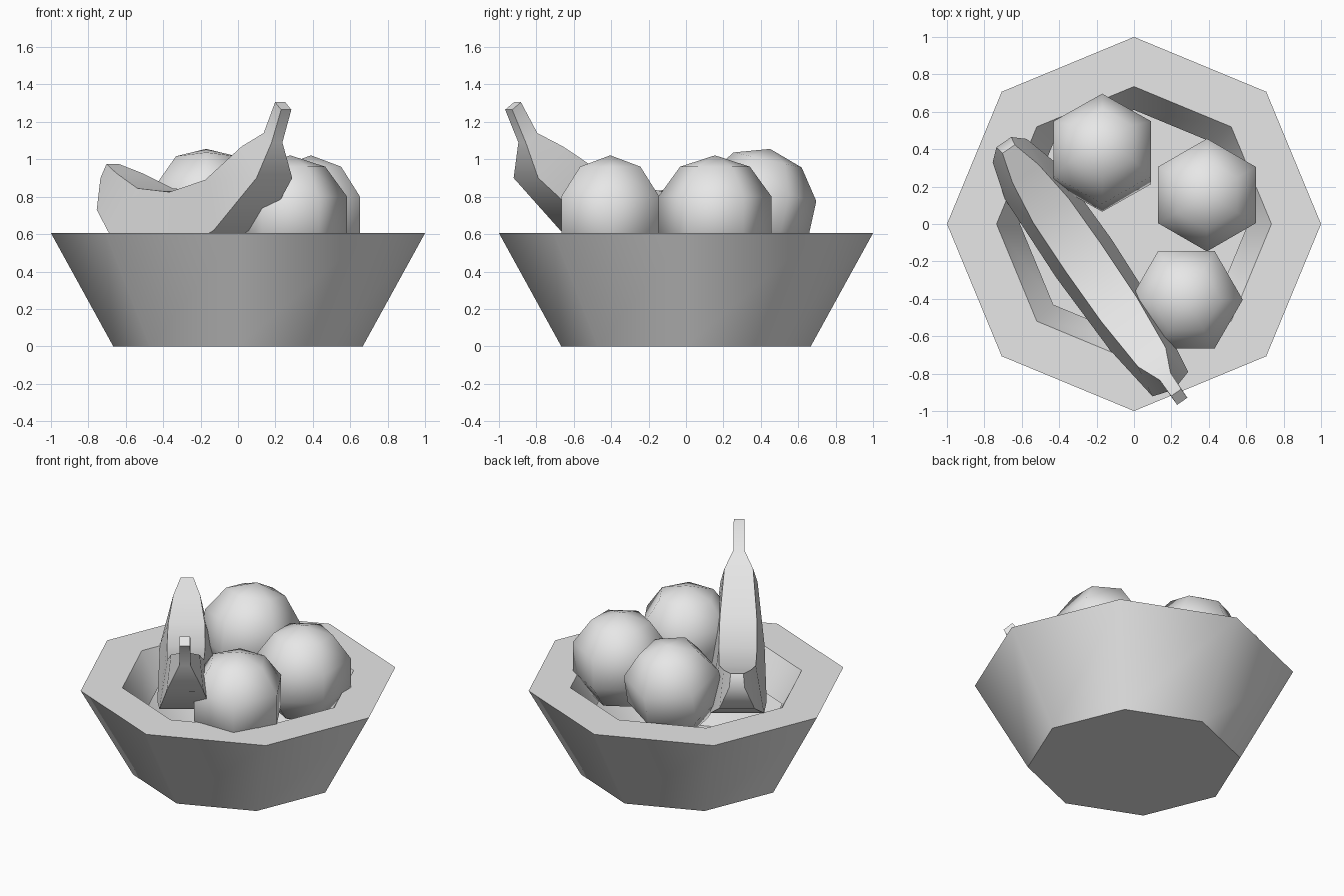
import bpy, bmesh
from math import sin, cos, pi, radians
from mathutils import Vector

cube = bpy.data.objects.get("Cube")
if cube:
    bpy.data.objects.remove(cube, do_unlink=True)

grey = bpy.data.materials.new("light_grey")
grey.use_nodes = True
COLOUR = (0.8, 0.8, 0.8, 1)
grey.diffuse_color = COLOUR
grey.node_tree.nodes["Principled BSDF"].inputs["Base Color"].default_value = COLOUR


def finish(obj, angle=None):
    """Give the part its colour and shading."""
    obj.data.materials.clear()
    obj.data.materials.append(grey)
    bpy.ops.object.select_all(action='DESELECT')
    obj.select_set(True)
    bpy.context.view_layer.objects.active = obj
    if angle:
        bpy.ops.object.shade_smooth_by_angle(angle=radians(angle))
    else:
        bpy.ops.object.shade_smooth()


def loft(name, rings, cap_start=True, cap_end=True):
    """Skin a list of equal-sized point rings."""
    bm = bmesh.new()
    loops = [[bm.verts.new(p) for p in ring] for ring in rings]
    n = len(loops[0])
    for a, b in zip(loops, loops[1:]):
        for i in range(n):
            j = (i + 1) % n
            bm.faces.new((a[i], a[j], b[j], b[i]))
    if cap_start:
        bm.faces.new(loops[0][::-1])
    if cap_end:
        bm.faces.new(loops[-1])
    mesh = bpy.data.meshes.new(name)
    bm.to_mesh(mesh)
    bm.free()
    obj = bpy.data.objects.new(name, mesh)
    bpy.context.collection.objects.link(obj)
    finish(obj, 50)
    return obj


# Eight-sided bowl: base, outer wall, flat rim and inner wall
profile = [(0.667, 0), (1, 0.605), (0.735, 0.605), (0.61, 0.385)]
loft("bowl", [[(r * cos(i * pi / 4), r * sin(i * pi / 4), z) for i in range(8)]
              for r, z in profile], cap_end=False)

# Round fruits: location, tilt, turn
fruits = {
    "front_fruit": ((0.28, -0.405, 0.704), 0, 30),
    "right_fruit": ((0.39, 0.155, 0.704), 0, 0),
    "back_fruit": ((-0.17, 0.381, 0.746), -12.5, 0),
}
for name, (loc, tilt, turn) in fruits.items():
    bpy.ops.mesh.primitive_uv_sphere_add(
        segments=6, ring_count=5, radius=0.317, location=loc,
        rotation=(radians(tilt), 0, radians(turn)))
    fruit = bpy.context.object
    fruit.name = name
    finish(fruit)

# Banana: outer (along, height, half width) and inner edge of each section
along = Vector((-0.567, 0.824, 0))
across = Vector((0.824, 0.567, 0))
sections = [
    ((-0.927, 1.265, 0.033), (-0.87, 1.305, 0.033)),
    ((-0.84, 1.09, 0.035), (-0.765, 1.14, 0.035)),
    ((-0.815, 0.9, 0.116), (-0.64, 1.07, 0.09)),
    ((-0.48, 0.62, 0.163), (-0.33, 0.89, 0.115)),
    ((0, 0.45, 0.18), (0, 0.825, 0.12)),
    ((0.5, 0.605, 0.168), (0.31, 0.845, 0.115)),
    ((0.7, 0.73, 0.11), (0.55, 0.925, 0.085)),
    ((0.755, 0.9, 0.048), (0.71, 0.975, 0.04)),
]


def corner(s, z, t):
    return along * s + across * (t - 0.325) + Vector((0, 0, z))


loft("banana", [[corner(so, zo, wo), corner(so, zo, -wo),
                 corner(si, zi, -wi), corner(si, zi, wi)]
                for (so, zo, wo), (si, zi, wi) in sections])
